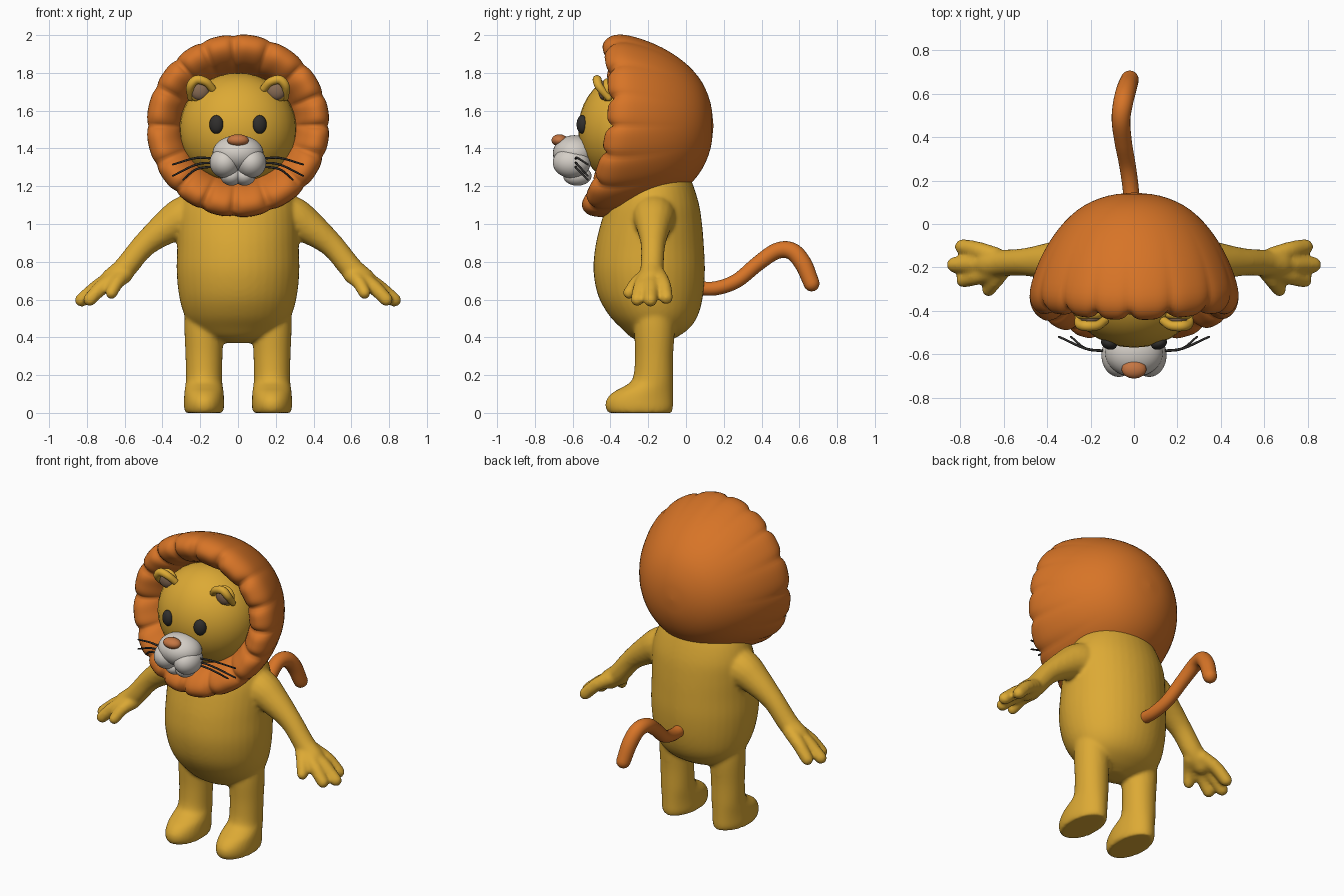
import bpy, bmesh, math
from mathutils import Vector, Matrix

if "Cube" in bpy.data.objects:
    bpy.data.objects.remove(bpy.data.objects["Cube"])


def material(name, rgb):
    m = bpy.data.materials.new(name)
    m.diffuse_color = (*rgb, 1)
    m.use_nodes = True
    m.node_tree.nodes["Principled BSDF"].inputs["Base Color"].default_value = m.diffuse_color
    return m


YELLOW = material("golden_fur", (0.72, 0.40, 0.035))
ORANGE = material("orange_mane", (0.68, 0.175, 0.02))
WHITE = material("pale_muzzle", (0.66, 0.62, 0.57))
DARK = material("dark_grey", (0.03, 0.028, 0.026))
BROWN = material("nose_brown", (0.56, 0.18, 0.055))
INNER = material("ear_inside", (0.25, 0.15, 0.09))


def catmull(pts, n):
    """Smooth a list of tuples, n steps per span."""
    v = [Vector(p) for p in pts]
    v = [2 * v[0] - v[1]] + v + [2 * v[-1] - v[-2]]
    out = []
    for i in range(1, len(v) - 2):
        a, b, c, d = v[i - 1:i + 3]
        for k in range(n):
            t = k / n
            out.append(0.5 * (2 * b + (c - a) * t + (2 * a - 5 * b + 4 * c - d) * t * t
                              + (3 * b - a - 3 * c + d) * t ** 3))
    return out + [v[-2]]


def loft(bm, rings):
    """Skin a list of point rings and close both ends."""
    rows = [[bm.verts.new(p) for p in r] for r in rings]
    n = len(rows[0])
    for a, b in zip(rows, rows[1:]):
        for i in range(n):
            j = (i + 1) % n
            bm.faces.new((a[i], a[j], b[j], b[i]))
    bm.faces.new(rows[0])
    bm.faces.new(rows[-1][::-1])


def tube(bm, pts, n=5, seg=16, ref=None):
    """Round-ended tube through (x, y, z, radius) points."""
    p = catmull(pts, n) if len(pts) > 2 else [Vector(q) for q in pts]
    c = [q.to_3d() for q in p]
    if ref is None:
        d = c[-1] - c[0]
        k = min(range(3), key=lambda i: abs(d[i]))
        ref = Vector([float(i == k) for i in range(3)])
    tan = [(c[min(i + 1, len(c) - 1)] - c[max(i - 1, 0)]).normalized() for i in range(len(c))]
    caps = [math.radians(a) for a in (85, 65, 42, 20)]
    rows = [(c[0] - tan[0] * p[0][3] * math.sin(a), tan[0], p[0][3] * math.cos(a)) for a in caps]
    rows += [(c[i], tan[i], p[i][3]) for i in range(len(c))]
    rows += [(c[-1] + tan[-1] * p[-1][3] * math.sin(a), tan[-1], p[-1][3] * math.cos(a))
             for a in reversed(caps)]
    rings = []
    for o, t, r in rows:
        u = t.cross(ref).normalized()
        w = t.cross(u)
        rings.append([o + r * (u * math.cos(f) + w * math.sin(f))
                      for f in (2 * math.pi * i / seg for i in range(seg))])
    loft(bm, rings)


def stack(bm, rows, cx=0, seg=40):
    """Upright form from (z, half width, front y, back y) rows."""
    loft(bm, [[(cx + rx * math.cos(f), (y0 + y1) / 2 + (y1 - y0) / 2 * math.sin(f), z)
               for f in (2 * math.pi * i / seg for i in range(seg))]
              for z, rx, y0, y1 in catmull(rows, 4)])


def ball(bm, c, r, rot=None):
    m = Matrix.Translation(c) @ (rot or Matrix()) @ Matrix.Diagonal((*r, 1))
    bmesh.ops.create_uvsphere(bm, u_segments=32, v_segments=20, radius=1, matrix=m)


def finish(bm, name, mat):
    bmesh.ops.recalc_face_normals(bm, faces=bm.faces)
    me = bpy.data.meshes.new(name)
    bm.to_mesh(me)
    bm.free()
    me.materials.append(mat)
    me.polygons.foreach_set("use_smooth", [True] * len(me.polygons))
    ob = bpy.data.objects.new(name, me)
    bpy.context.collection.objects.link(ob)
    return ob


# Body: torso, legs with feet, arms with fingers, fused into one skin
bm = bmesh.new()
stack(bm, [(.37, .06, -.22, -.12), (.40, .17, -.29, -.05), (.45, .24, -.345, .02),
           (.52, .285, -.41, .065), (.62, .312, -.465, .09), (.75, .325, -.49, .1),
           (.88, .322, -.48, .095), (1.0, .32, -.452, .085), (1.1, .312, -.42, .07),
           (1.2, .275, -.38, .04), (1.3, .2, -.32, 0)])
for s in (-1, 1):
    stack(bm, [(0, .1, -.412, -.075), (.03, .106, -.427, -.068), (.07, .106, -.422, -.068),
               (.11, .104, -.385, -.068), (.14, .1, -.33, -.068), (.18, .096, -.283, -.068),
               (.3, .098, -.27, -.068), (.45, .104, -.275, -.06), (.58, .1, -.27, -.07)], s * .18)
    limbs = [
        [(.15, -.17, 1.06, .12), (.28, -.17, 1.035, .115), (.38, -.172, .98, .09),
         (.5, -.175, .885, .065), (.6, -.18, .765, .062), (.67, -.185, .705, .06)],
        [(.64, -.15, .73, .045), (.72, -.12, .68, .04), (.79, -.105, .61, .037)],
        [(.65, -.185, .72, .045), (.74, -.185, .67, .04), (.828, -.188, .597, .037)],
        [(.64, -.21, .72, .045), (.72, -.24, .665, .04), (.785, -.258, .6, .036)],
        [(.60, -.2, .73, .045), (.64, -.26, .69, .037), (.67, -.302, .635, .033)]]
    for limb in limbs:
        tube(bm, [(s * x, y, z, r) for x, y, z, r in limb])
body = finish(bm, "body", YELLOW)
rm = body.modifiers.new("fuse", 'REMESH')
rm.mode = 'VOXEL'
rm.voxel_size = .011
rm.use_smooth_shade = True
sm = body.modifiers.new("soften", 'SMOOTH')
sm.factor = .5
sm.iterations = 8

# Head
bm = bmesh.new()
ball(bm, (0, -.3, 1.5), (.31, .27, .3))
finish(bm, "head", YELLOW)

# Mane: turned hood with a puffed, creased rim; (radius, y, rim weight)
profile = catmull([(.004, .145, 0), (.12, .13, 0), (.23, .085, 0), (.32, .01, 0),
                   (.395, -.09, .1), (.45, -.2, .4), (.483, -.31, .8), (.475, -.38, 1),
                   (.435, -.42, 1), (.385, -.412, 1), (.33, -.36, 1), (.29, -.28, 1),
                   (.25, -.2, .8)], 3)
rings = []
for r, y, w in profile:
    ring = []
    for i in range(192):
        f = 2 * math.pi * i / 192
        crease = (1 - abs(math.sin(8 * f + .4 * math.sin(3 * f)))) ** 2
        front = w * w * max(0, min(1, (.5 - r) / .06))
        zn = math.sin(f)
        ring.append(((r - .012 * crease * w) * math.cos(f),
                     y + w * (.055 * zn - .075 * zn * zn) + .035 * crease * front,
                     1.52 + (r - .012 * crease * w) * zn))
    rings.append(ring)
bm = bmesh.new()
loft(bm, rings)
finish(bm, "mane", ORANGE)

# Muzzle: bridge, two cheeks and a split chin
bm = bmesh.new()
ball(bm, (0, -.59, 1.375), (.135, .115, .095))
for s in (-1, 1):
    ball(bm, (s * .07, -.605, 1.325), (.08, .1, .082))
    ball(bm, (s * .035, -.575, 1.255), (.058, .075, .052))
finish(bm, "muzzle", WHITE)

# Nose
bm = bmesh.new()
ball(bm, (0, -.67, 1.443), (.057, .042, .032))
finish(bm, "nose", BROWN)

# Eyes, ears and whiskers on both sides
for s, side in ((-1, "left"), (1, "right")):
    bm = bmesh.new()
    ball(bm, (s * .115, -.55, 1.527), (.038, .028, .049), Matrix.Rotation(s * .35, 4, 'Z'))
    finish(bm, side + "_eye", DARK)

    bm = bmesh.new()
    tube(bm, [(s * .135, -.445, 1.715, .02), (s * .17, -.468, 1.752, .022),
              (s * .22, -.47, 1.763, .024), (s * .252, -.46, 1.728, .022),
              (s * .25, -.41, 1.668, .018)], ref=Vector((0, 1, 0)))
    ball(bm, (s * .205, -.42, 1.708), (.062, .03, .062))
    finish(bm, side + "_ear", YELLOW)

    bm = bmesh.new()
    ball(bm, (s * .203, -.435, 1.708), (.052, .03, .052))
    finish(bm, side + "_ear_inside", INNER)

    bm = bmesh.new()
    for z0, z1, x2, z2 in ((1.345, 1.35, .345, 1.315), (1.325, 1.315, .345, 1.255),
                           (1.305, 1.29, .29, 1.235)):
        tube(bm, [(s * .12, -.585, z0, .006), (s * .22, -.575, z1, .006),
                  (s * x2, -.52, z2, .005)], seg=8)
    finish(bm, side + "_whiskers", DARK)

# Tail
bm = bmesh.new()
tube(bm, [(-.01, .06, .66, .036), (-.015, .16, .66, .037), (-.03, .27, .70, .038),
          (-.05, .38, .79, .04), (-.06, .48, .857, .043), (-.05, .56, .856, .046),
          (-.035, .62, .79, .046), (-.02, .665, .685, .042)], n=6, seg=20)
finish(bm, "tail", ORANGE)
